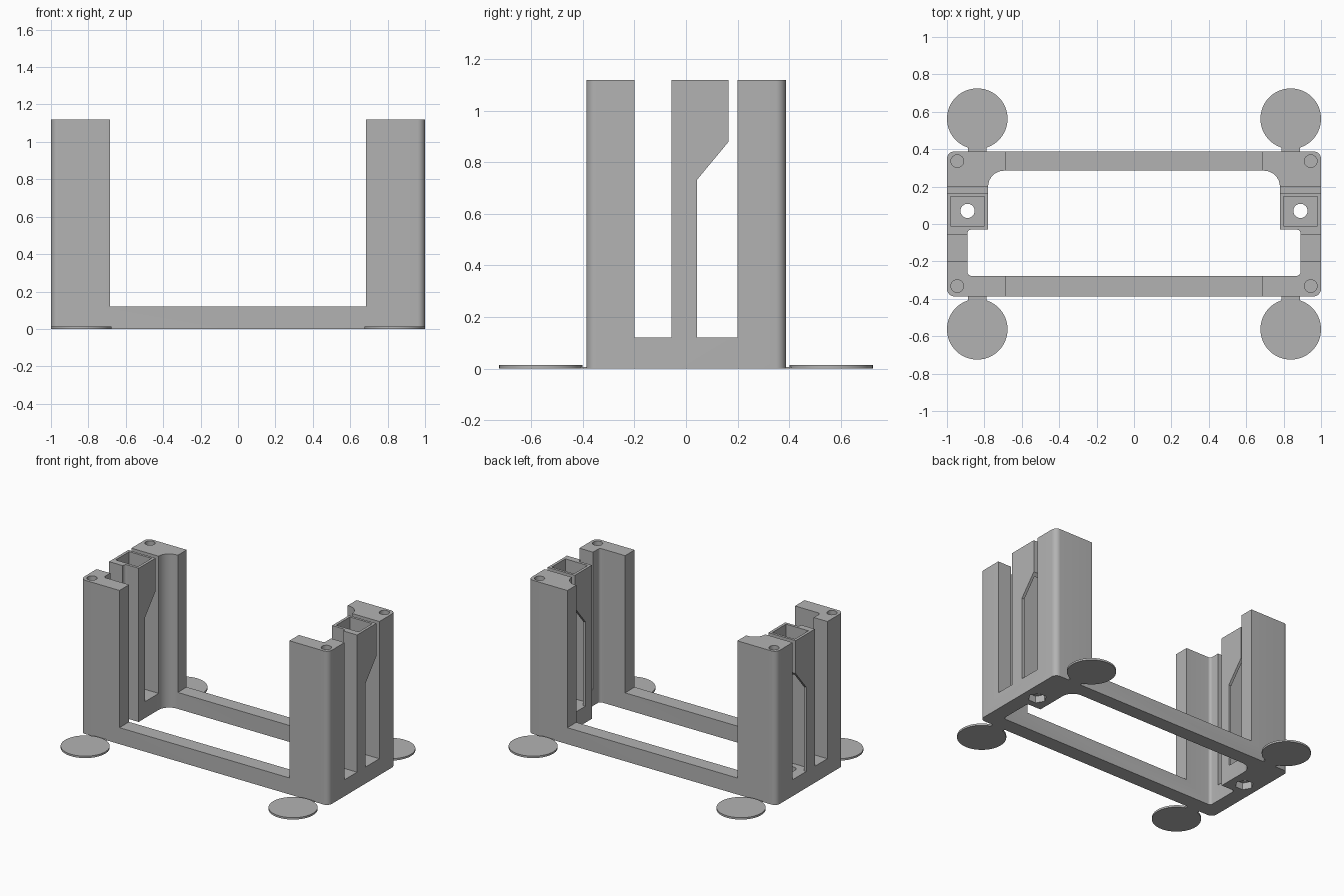
import bpy
import bmesh
from math import radians, cos, sin, tan, pi
from mathutils import Vector, Matrix

if "Cube" in bpy.data.objects:
    bpy.data.objects.remove(bpy.data.objects["Cube"])

grey = bpy.data.materials.new("plain grey")
grey.use_nodes = True
grey.diffuse_color = (0.45, 0.45, 0.45, 1)
grey.node_tree.nodes["Principled BSDF"].inputs["Base Color"].default_value = (0.45, 0.45, 0.45, 1)

BASE_Z, TOP_Z, OVER = 0.12, 1.12, 1.3


def rounded(corners, steps=8):
    """Outline from (x, y, radius) corners, each filleted."""
    out = []
    for i, (x, y, r) in enumerate(corners):
        p = Vector((x, y))
        if r == 0:
            out.append(p)
            continue
        a = (Vector(corners[i - 1][:2]) - p).normalized()
        b = (Vector(corners[(i + 1) % len(corners)][:2]) - p).normalized()
        half = a.angle(b) / 2
        centre = p + (a + b).normalized() * r / sin(half)
        start = p + a * r / tan(half) - centre
        sweep = (p + b * r / tan(half) - centre).angle_signed(start)
        for k in range(steps + 1):
            out.append(centre + Matrix.Rotation(sweep * k / steps, 2) @ start)
    return out


def circle(cx, cy, r, n=32):
    return [(cx + r * cos(2 * pi * k / n), cy + r * sin(2 * pi * k / n)) for k in range(n)]


def rect(x0, x1, y0, y1):
    return [(x0, y0), (x1, y0), (x1, y1), (x0, y1)]


def prism(name, outline, lo, hi, along_x=False):
    """Extrude an xy outline along z, or a yz outline along x."""
    bm = bmesh.new()
    place = (lambda p: (lo, p[0], p[1])) if along_x else (lambda p: (p[0], p[1], lo))
    face = bm.faces.new([bm.verts.new(place(p)) for p in outline])
    move = Vector((hi - lo, 0, 0)) if along_x else Vector((0, 0, hi - lo))
    new = bmesh.ops.extrude_face_region(bm, geom=[face])["geom"]
    bmesh.ops.translate(bm, vec=move, verts=[v for v in new if isinstance(v, bmesh.types.BMVert)])
    bmesh.ops.recalc_face_normals(bm, faces=bm.faces)
    mesh = bpy.data.meshes.new(name)
    bm.to_mesh(mesh)
    bm.free()
    mesh.materials.append(grey)
    obj = bpy.data.objects.new(name, mesh)
    bpy.context.collection.objects.link(obj)
    return obj


def select(obj):
    bpy.ops.object.select_all(action="DESELECT")
    obj.select_set(True)
    bpy.context.view_layer.objects.active = obj


def cut(obj, cutter):
    select(obj)
    mod = obj.modifiers.new("cut", "BOOLEAN")
    mod.operation, mod.solver, mod.object = "DIFFERENCE", "EXACT", cutter
    bpy.ops.object.modifier_apply(modifier=mod.name)
    bpy.data.objects.remove(cutter)


# Full-height rounded block that the frame and posts are carved from
frame = prism("frame_with_posts", rounded(
    [(-1, -0.387, 0.04), (1, -0.387, 0.04), (1, 0.388, 0.04), (-1, 0.388, 0.04)]), 0, TOP_Z)

# Stepped central opening
right_half = [(0.89, -0.277, 0.02), (0.89, -0.03, 0.02), (0.78, -0.03, 0), (0.78, 0.285, 0.085)]
left_half = [(-x, y, r) for x, y, r in reversed(right_half)]
cut(frame, prism("opening", rounded(right_half + left_half), -0.1, OVER))

# Space between the left and right posts
cut(frame, prism("span", rect(-0.685, 0.685, -1, 1), BASE_Z, OVER))

# Gaps on either side of the middle posts, the rear one with a sloped undercut
cut(frame, prism("front_gap", rect(-0.2, -0.057, BASE_Z, OVER), -2, 2, True))
cut(frame, prism("rear_gap", [(0.2, BASE_Z), (0.2, OVER), (0.165, OVER), (0.165, 0.88),
                              (0.043, 0.733), (0.043, BASE_Z)], -2, 2, True))

for side in (-1, 1):
    # Square channel in the middle post, bolt hole and nut recess below
    x = side * 0.89
    cut(frame, prism("channel", rect(x - 0.09, x + 0.09, -0.01, 0.147), BASE_Z, OVER))
    cut(frame, prism("bolt_hole", circle(x, 0.07, 0.038), -0.1, 0.2))
    cut(frame, prism("nut_recess", circle(x, 0.07, 0.062, 6), -0.1, 0.05))
    # Blind screw holes in the corner posts
    for y in (-0.332, 0.336):
        cut(frame, prism("screw_hole", circle(side * 0.945, y, 0.034), 0.95, OVER))

select(frame)
bpy.ops.object.shade_smooth_by_angle(angle=radians(30))

# Round foot pads with thin tabs to the frame
for side, side_name in ((1, "left"), (-1, "right")):
    for end, end_name in ((-1, "front"), (1, "back")):
        label = f"{end_name}_{side_name}"
        x, y = side * 0.838, end * 0.563
        pad = prism("foot_pad_" + label, circle(x, y, 0.162, 64), 0, 0.014)
        select(pad)
        bpy.ops.object.shade_smooth_by_angle(angle=radians(30))
        prism("pad_tab_" + label, rect(x - 0.05, x + 0.05, *sorted((end * 0.38, end * 0.43))), 0, 0.006)
